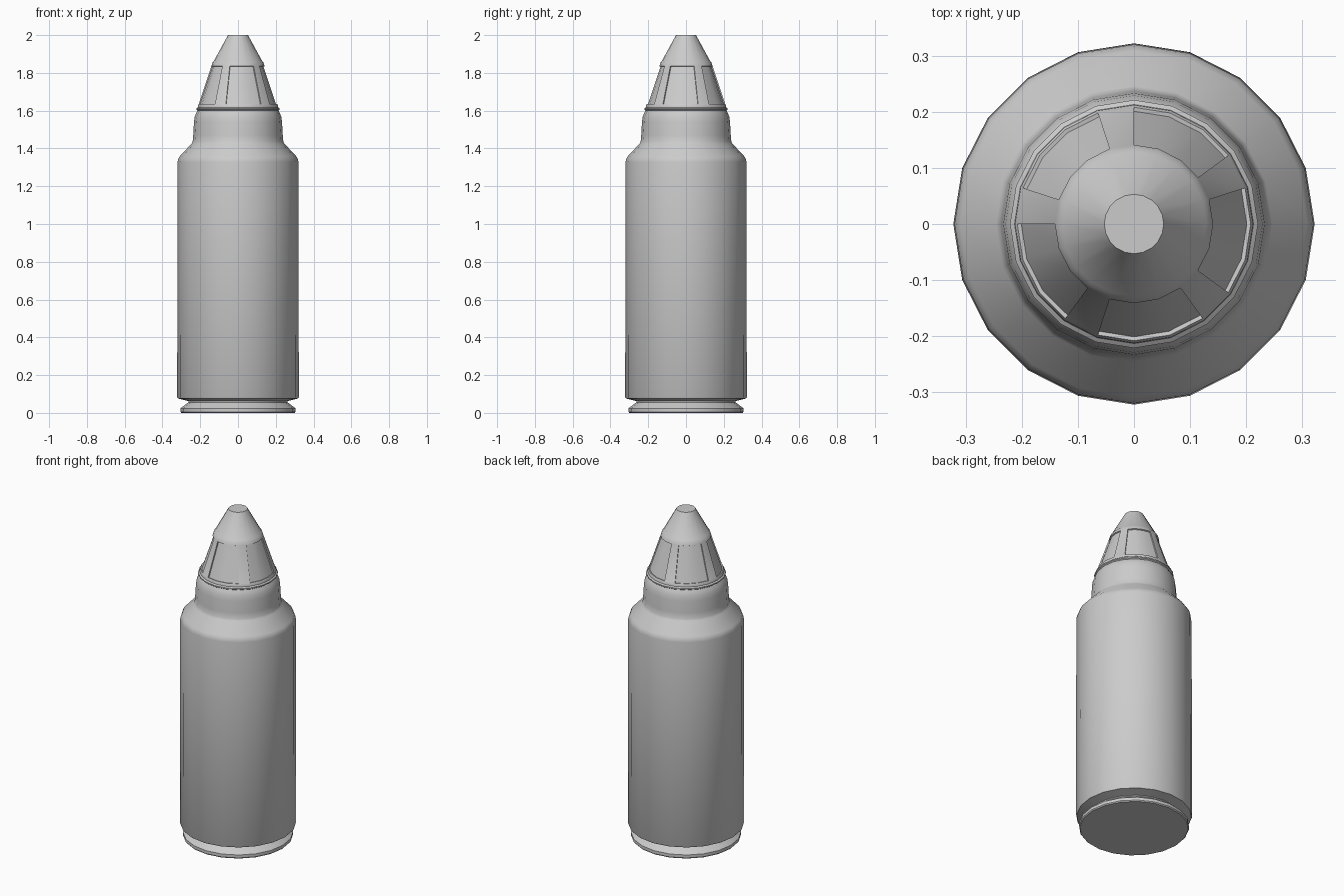
import bpy, bmesh, math

if "Cube" in bpy.data.objects:
    bpy.data.objects.remove(bpy.data.objects["Cube"])

SIDES = 20


def lathe(name, profile, panel_row=None):
    """Revolve (radius, z) points into a closed 20-sided solid."""
    bm = bmesh.new()
    rings = []
    for r, z in profile:
        rings.append([bm.verts.new((r * math.cos(2 * math.pi * i / SIDES),
                                    r * math.sin(2 * math.pi * i / SIDES), z))
                      for i in range(SIDES)])
    rows = []
    for a, b in zip(rings, rings[1:]):
        rows.append([bm.faces.new((a[i], a[(i + 1) % SIDES],
                                   b[(i + 1) % SIDES], b[i])) for i in range(SIDES)])
    bm.faces.new(rings[0][::-1])
    bm.faces.new(rings[-1])
    bm.normal_update()
    # five shallow recessed panels, three facets wide, one facet apart
    if panel_row is not None:
        panels = [f for i, f in enumerate(rows[panel_row]) if i % 4 != 1]
        bmesh.ops.inset_region(bm, faces=panels, thickness=0.001, depth=-0.007,
                               use_even_offset=True)
    mesh = bpy.data.meshes.new(name)
    bm.to_mesh(mesh)
    bm.free()
    ob = bpy.data.objects.new(name, mesh)
    bpy.context.collection.objects.link(ob)
    bpy.ops.object.select_all(action='DESELECT')
    ob.select_set(True)
    bpy.context.view_layer.objects.active = ob
    bpy.ops.object.shade_smooth_by_angle(angle=math.radians(30))
    return ob


# cartridge case: rim, extractor groove, body, shoulder, neck, rolled mouth
lathe("cartridge_case", [
    (0.300, 0.0), (0.305, 0.006), (0.305, 0.024), (0.262, 0.056), (0.262, 0.062),
    (0.318, 0.076), (0.322, 0.083), (0.320, 1.328), (0.317, 1.343), (0.309, 1.358),
    (0.246, 1.425), (0.240, 1.436), (0.237, 1.47), (0.233, 1.54), (0.229, 1.568),
    (0.221, 1.588), (0.214, 1.600)])

# seated projectile: crimp ring, panelled cone, plain flat-ended nose
lathe("projectile", [
    (0.205, 1.592), (0.214, 1.600), (0.221, 1.605), (0.221, 1.612), (0.213, 1.618),
    (0.212, 1.628), (0.208, 1.635), (0.141, 1.836), (0.135, 1.855), (0.129, 1.861),
    (0.053, 2.0)], panel_row=6)
